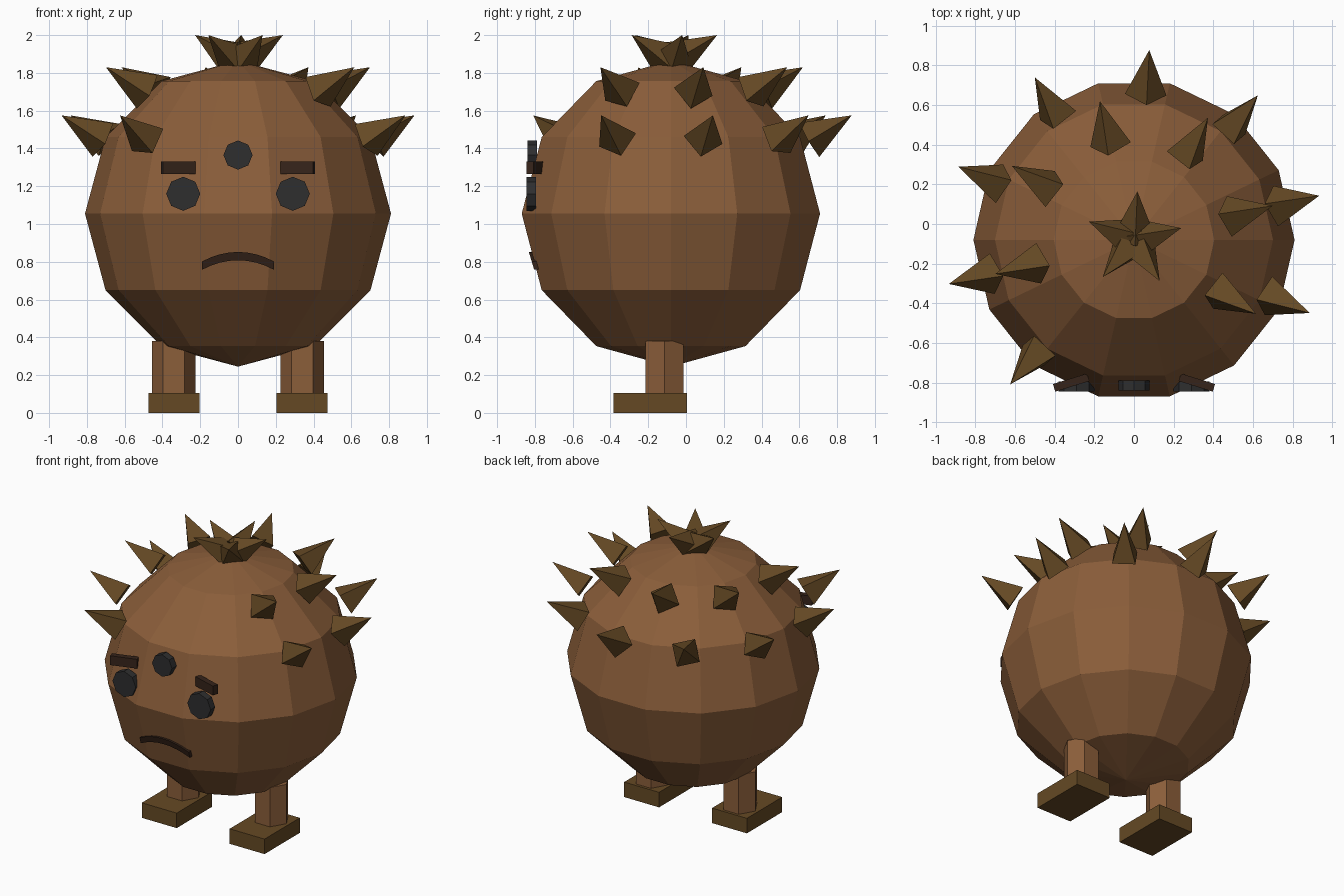
import bpy, bmesh, math
from mathutils import Vector, Matrix

if "Cube" in bpy.data.objects:
    bpy.data.objects.remove(bpy.data.objects["Cube"])

CY, CZ, R = -0.08, 1.055, 0.81      # body centre and radius


def material(name, rgb):
    m = bpy.data.materials.new(name)
    lin = [(c / 255 / 12.92) if c <= 10 else ((c / 255 + 0.055) / 1.055) ** 2.4 for c in rgb]
    m.diffuse_color = (*lin, 1)
    m.use_nodes = True
    m.node_tree.nodes["Principled BSDF"].inputs["Base Color"].default_value = m.diffuse_color
    return m


BROWN = material("body_brown", (139, 94, 58))
OLIVE = material("dark_olive_brown", (101, 73, 36))
DARK = material("charcoal", (46, 46, 47))
UMBER = material("dark_umber", (54, 36, 26))


def finish(name, bm, mat):
    bmesh.ops.recalc_face_normals(bm, faces=bm.faces)
    me = bpy.data.meshes.new(name)
    bm.to_mesh(me)
    bm.free()
    me.materials.append(mat)
    ob = bpy.data.objects.new(name, me)
    bpy.context.collection.objects.link(ob)
    return ob


def box(name, center, size, mat, yaw=0.0):
    bm = bmesh.new()
    bmesh.ops.create_cube(bm, size=1, matrix=Matrix.Translation(center)
                          @ Matrix.Rotation(yaw, 4, 'Z') @ Matrix.Diagonal((*size, 1)))
    return finish(name, bm, mat)


def cylinder(name, center, radius, depth, sides, mat, rot):
    bm = bmesh.new()
    bmesh.ops.create_cone(bm, cap_ends=True, segments=sides, radius1=radius, radius2=radius,
                          depth=depth, matrix=Matrix.Translation(center) @ rot)
    return finish(name, bm, mat)


# Round body
bm = bmesh.new()
bmesh.ops.create_uvsphere(bm, u_segments=14, v_segments=6, radius=R)
start = min(math.atan2(v.co.y, v.co.x) % (math.tau / 14) for v in bm.verts
            if abs(v.co.z) < 0.01)
bmesh.ops.rotate(bm, verts=bm.verts, cent=(0, 0, 0), matrix=Matrix.Rotation(-start, 3, 'Z'))
bmesh.ops.translate(bm, verts=bm.verts, vec=(0, CY, CZ))
finish("body", bm, BROWN)


# Four-sided spikes leaning 30 degrees above horizontal
def spike(name, azimuth, base_radius, base_z, length=0.26, radius=0.105):
    a, tilt = math.radians(azimuth), math.radians(30)
    out = Vector((math.cos(a), math.sin(a), 0))
    direction = out * math.cos(tilt) + Vector((0, 0, math.sin(tilt)))
    center = Vector((0, CY, base_z)) + out * base_radius + direction * length / 2
    turn = Vector((0, 0, 1)).rotation_difference(direction).to_matrix().to_4x4()
    bm = bmesh.new()
    bmesh.ops.create_cone(bm, cap_ends=True, segments=4, radius1=radius, radius2=0,
                          depth=length, matrix=Matrix.Translation(center) @ turn)
    bmesh.ops.remove_doubles(bm, verts=bm.verts, dist=0.0001)
    finish(name, bm, OLIVE)


for i in range(5):
    spike(f"crown_spike_{i}", 14 + 72 * i, 0.02, 1.87)
for i in (0, 1, 2, 3, 4, 7):        # gap left above the face
    spike(f"upper_spike_{i}", 13.8 + 45 * i, 0.495, 1.70)
for i in (0, 1, 2, 3, 4, 5, 6, 9):
    spike(f"lower_spike_{i}", 13.4 + 36 * i, 0.735, 1.445)

# Legs, feet, eyes and brows in mirrored pairs
face_forward = Matrix.Rotation(math.pi / 2, 4, 'X')
for side, s in (("left", -1), ("right", 1)):
    cylinder(f"{side}_leg", (s * 0.34, -0.115, 0.235), 0.116, 0.29, 6, BROWN,
             Matrix.Rotation(math.pi / 6, 4, 'Z'))
    box(f"{side}_foot", (s * 0.34, -0.19, 0.0525), (0.27, 0.39, 0.105), OLIVE)
    cylinder(f"{side}_eye", (s * 0.29, -0.82, 1.16), 0.09, 0.05, 8, DARK, face_forward)
    box(f"{side}_brow", (s * 0.317, -0.80, 1.298), (0.18, 0.04, 0.065), UMBER, -s * 0.3)

# Middle eye on the forehead
cylinder("forehead_eye", (0, -0.815, 1.365), 0.077, 0.05, 8, DARK, face_forward)

# Downturned mouth: an arched strip leaning with the face
bm = bmesh.new()
rows = []
for i in range(9):
    x = -0.19 + 0.38 * i / 8
    mid = 0.83 - 0.05 * (x / 0.19) ** 2
    row = []
    for z, back in ((mid - 0.022, 0), (mid + 0.022, 0), (mid + 0.022, 0.06), (mid - 0.022, 0.06)):
        row.append(bm.verts.new((x, -0.833 + (0.855 - z) * 0.3 + back, z)))
    rows.append(row)
for a, b in zip(rows, rows[1:]):
    for k in range(4):
        bm.faces.new((a[k], a[(k + 1) % 4], b[(k + 1) % 4], b[k]))
bm.faces.new(rows[0])
bm.faces.new(rows[-1])
finish("mouth", bm, UMBER)
